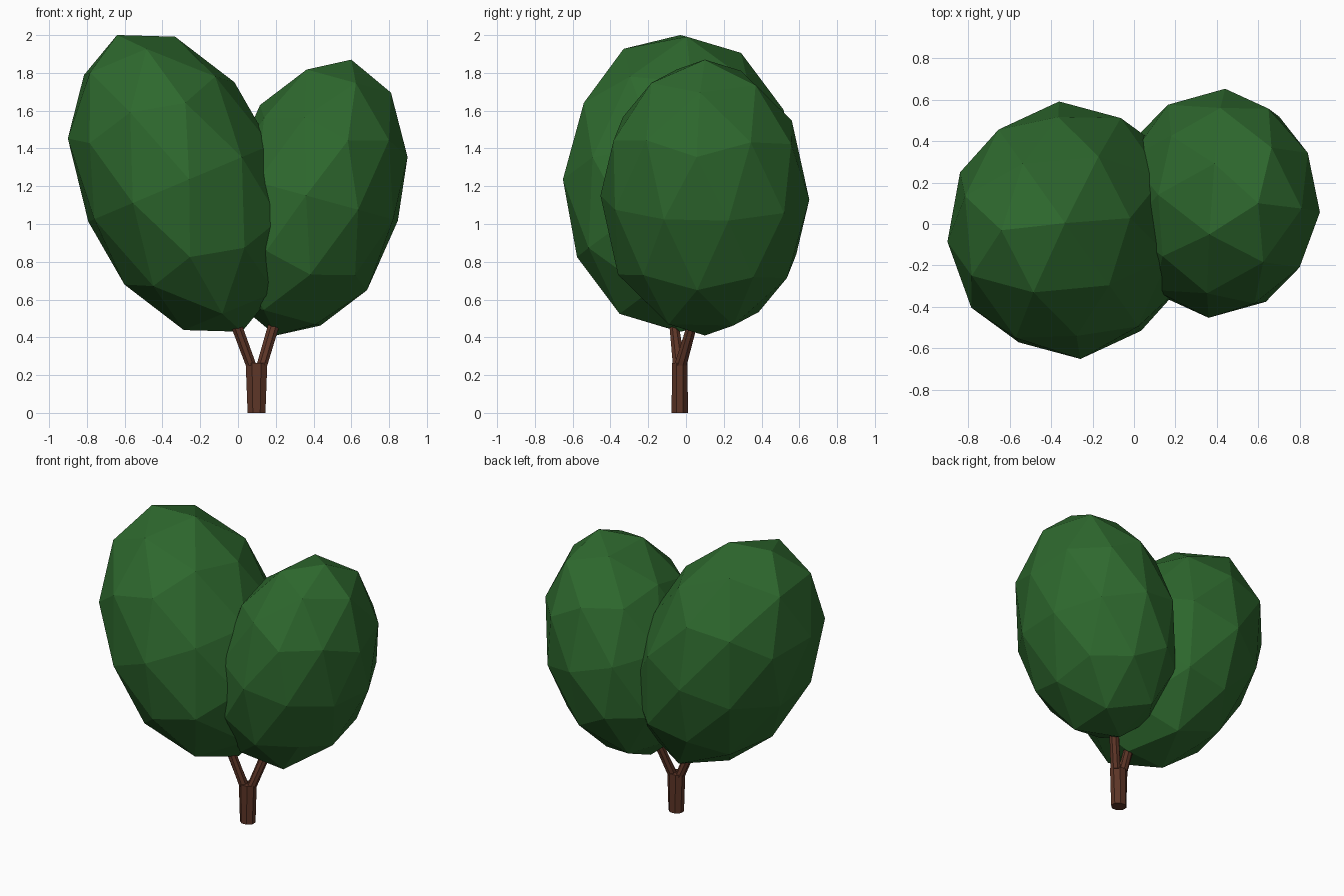
import bpy, bmesh
from math import radians, cos, sin, tau
from mathutils import Matrix, Vector

if "Cube" in bpy.data.objects:
    bpy.data.objects.remove(bpy.data.objects["Cube"])


def material(name, rgb):
    m = bpy.data.materials.new(name)
    m.diffuse_color = (*rgb, 1)
    m.use_nodes = True
    m.node_tree.nodes["Principled BSDF"].inputs["Base Color"].default_value = m.diffuse_color
    return m


GREEN = material("leaf_green", (0.027, 0.14, 0.027))
BROWN = material("bark_brown", (0.11, 0.036, 0.02))


def add_object(name, bm, mat):
    bmesh.ops.recalc_face_normals(bm, faces=bm.faces)
    mesh = bpy.data.meshes.new(name)
    bm.to_mesh(mesh)
    bm.free()
    mesh.materials.append(mat)
    obj = bpy.data.objects.new(name, mesh)
    bpy.context.collection.objects.link(obj)
    return obj


def crown(name, centre, radii, tilt, spin):
    """Low-poly egg: spun, stretched, then leaned sideways."""
    bm = bmesh.new()
    bmesh.ops.create_icosphere(bm, subdivisions=2, radius=1)
    mat = (Matrix.Translation(centre) @ Matrix.Rotation(radians(tilt), 4, 'Y')
           @ Matrix.Diagonal((*radii, 1)) @ Matrix.Rotation(radians(spin), 4, 'Z'))
    bm.transform(mat)
    add_object(name, bm, GREEN)


def tube(name, rings, sides=8):
    """Loft of horizontal rings: (centre, x radius, y radius)."""
    bm = bmesh.new()
    loops = []
    for c, rx, ry in rings:
        loops.append([bm.verts.new(Vector(c) + Vector((rx * cos(tau * (i + .5) / sides),
                                                       ry * sin(tau * (i + .5) / sides), 0)))
                      for i in range(sides)])
    for a, b in zip(loops, loops[1:]):
        for i in range(sides):
            j = (i + 1) % sides
            bm.faces.new((a[i], a[j], b[j], b[i]))
    bm.faces.new(loops[0][::-1])
    bm.faces.new(loops[-1])
    add_object(name, bm, BROWN)


# Two leaning crowns
crown("large_crown", (-0.31, -0.03, 1.215), (0.535, 0.625, 0.852), -22.8, 6)
crown("small_crown", (0.40, 0.10, 1.14), (0.475, 0.555, 0.757), 15.3, -5)

# Trunk, widening towards the fork
tube("trunk", [((0.098, -0.033, 0), 0.051, 0.047),
               ((0.098, -0.033, 0.265), 0.062, 0.044)])

# Forked branches reaching into the crowns
tube("left_branch", [((0.070, -0.036, 0.25), 0.031, 0.036),
                     ((0.000, -0.060, 0.44), 0.033, 0.028),
                     ((-0.06, -0.080, 0.60), 0.030, 0.026)])
tube("right_branch", [((0.126, -0.030, 0.25), 0.031, 0.036),
                      ((0.182, 0.025, 0.44), 0.033, 0.030),
                      ((0.230, 0.070, 0.60), 0.030, 0.026)])
